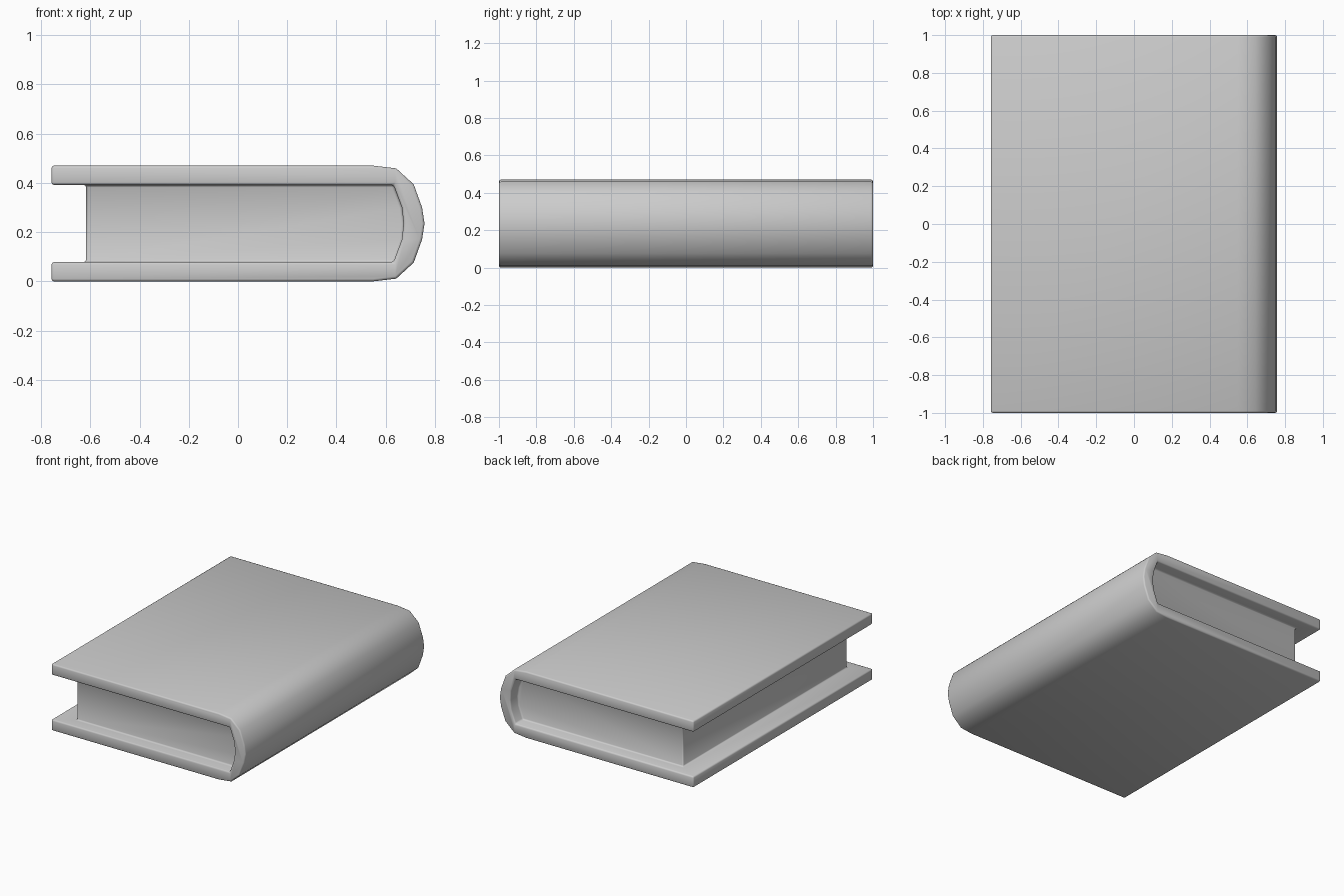
import bpy, bmesh
from math import radians

if "Cube" in bpy.data.objects:
    bpy.data.objects.remove(bpy.data.objects["Cube"])

MID = 0.235  # mirror height of the book's cross-section


def extrude_profile(name, points, half_length):
    """Closed x/z profile swept along y, centred on y = 0."""
    bm = bmesh.new()
    face = bm.faces.new([bm.verts.new((x, -half_length, z)) for x, z in points])
    ret = bmesh.ops.extrude_face_region(bm, geom=[face], use_keep_orig=True)
    verts = [g for g in ret["geom"] if isinstance(g, bmesh.types.BMVert)]
    bmesh.ops.translate(bm, verts=verts, vec=(0, 2 * half_length, 0))
    bmesh.ops.recalc_face_normals(bm, faces=bm.faces)
    for f in bm.faces:
        f.smooth = True
    mesh = bpy.data.meshes.new(name)
    bm.to_mesh(mesh)
    bm.free()
    obj = bpy.data.objects.new(name, mesh)
    bpy.context.collection.objects.link(obj)
    return obj


def mirrored(half):
    """Upper half profile, given top to middle, completed downwards."""
    return half + [(x, 2 * MID - z) for x, z in reversed(half)
                   if abs(z - MID) > 1e-6]


# Cover: two boards joined by a rounded, faceted spine
outer = mirrored([(-0.758, 0.47), (0.55, 0.47), (0.643, 0.459), (0.714, 0.394),
                  (0.748, 0.30), (0.758, MID)])
inner = mirrored([(-0.758, 0.392), (0.632, 0.392), (0.666, 0.30), (0.673, MID)])
book = extrude_profile("book", outer + inner[::-1], 1.0)

# Page block, sunk slightly into the boards and spine
pages = extrude_profile("pages", mirrored([(-0.617, 0.42), (0.65, 0.42),
                                           (0.69, 0.30), (0.70, MID)]), 0.914)

# Join pages to cover, then soften all sharp edges
join = book.modifiers.new("join", 'BOOLEAN')
join.operation = 'UNION'
join.solver = 'EXACT'
join.object = pages
bevel = book.modifiers.new("bevel", 'BEVEL')
bevel.width = 0.01
bevel.segments = 2
bevel.limit_method = 'ANGLE'
bevel.angle_limit = radians(42)

bpy.context.view_layer.objects.active = book
book.select_set(True)
for m in ("join", "bevel"):
    bpy.ops.object.modifier_apply(modifier=m)
bpy.data.objects.remove(pages)
